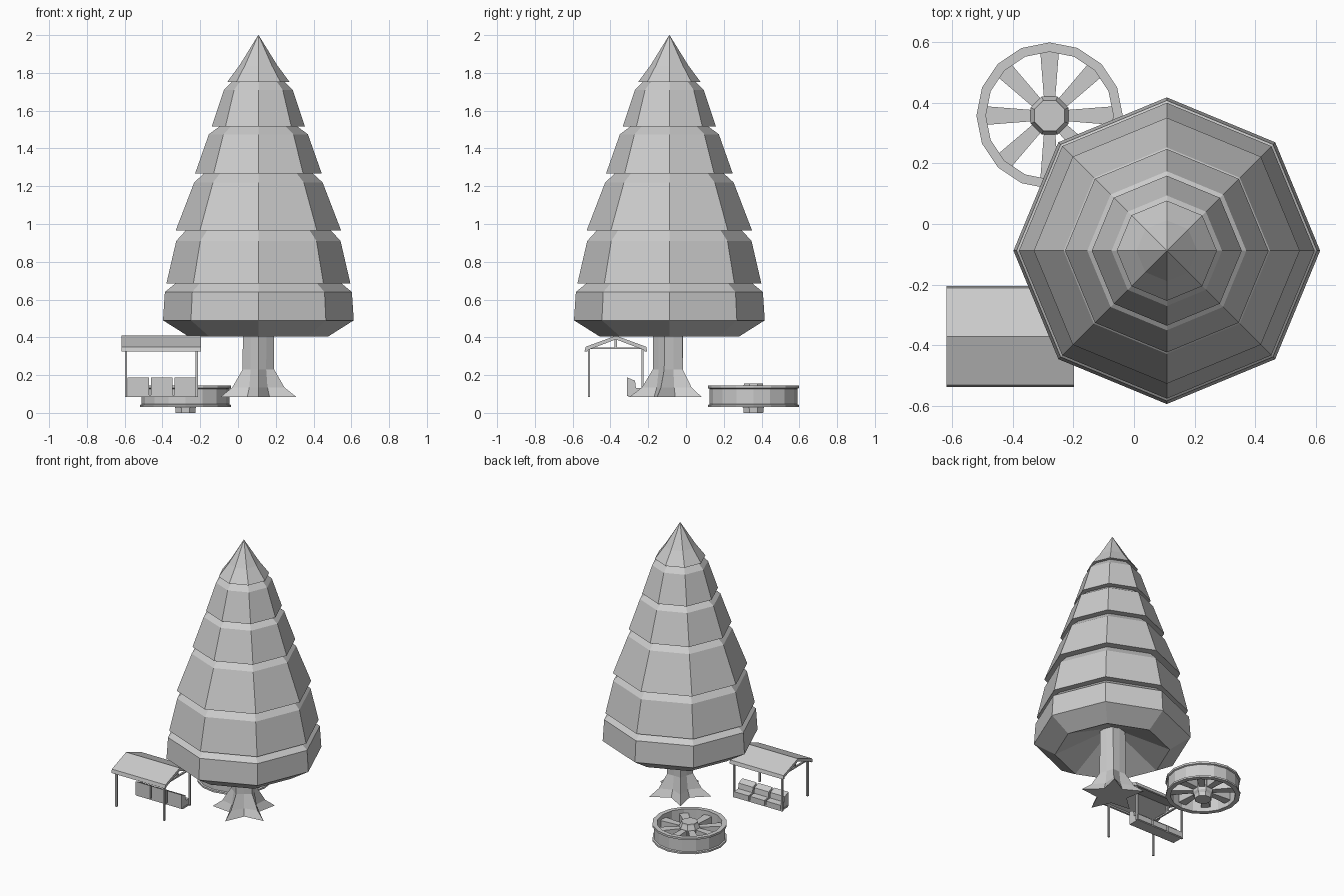
import bpy, math
from mathutils import Vector

if "Cube" in bpy.data.objects:
    bpy.data.objects.remove(bpy.data.objects["Cube"])

grey = bpy.data.materials.new("light grey")
grey.diffuse_color = (0.6, 0.6, 0.6, 1)
grey.use_nodes = True
grey.node_tree.nodes["Principled BSDF"].inputs["Base Color"].default_value = grey.diffuse_color


def make(name, verts, faces):
    me = bpy.data.meshes.new(name)
    me.from_pydata(verts, [], faces)
    me.materials.append(grey)
    ob = bpy.data.objects.new(name, me)
    bpy.context.collection.objects.link(ob)
    return ob


def loft(name, rings, closed=False):
    """Skin equal-length rings of points; cap the ends unless the rings form a loop."""
    n, k = len(rings[0]), len(rings)
    verts = [p for r in rings for p in r]
    faces = []
    for i in range(k if closed else k - 1):
        a, b = i * n, (i + 1) % k * n
        faces += [(a + j, a + (j + 1) % n, b + (j + 1) % n, b + j) for j in range(n)]
    if not closed:
        faces += [tuple(reversed(range(n))), tuple(range((k - 1) * n, k * n))]
    return make(name, verts, faces)


def circle(c, r, z, n, turn=0.0):
    return [(c[0] + r * math.cos(turn + math.tau * i / n),
             c[1] + r * math.sin(turn + math.tau * i / n), z) for i in range(n)]


def lathe(name, c, profile, n, turn=0.0, closed=False):
    return loft(name, [circle(c, r, z, n, turn) for r, z in profile], closed)


def extrude_x(name, profile, x0, x1):
    return loft(name, [[(x, y, z) for y, z in profile] for x in (x0, x1)])


def box(name, x0, x1, y0, y1, z0, z1):
    return extrude_x(name, [(y0, z0), (y1, z0), (y1, z1), (y0, z1)], x0, x1)


# Tree: tiered eight-sided foliage, hollow underneath
tree = (0.108, -0.088)
lathe("foliage", tree, [
    (0.05, 0.56), (0.37, 0.405), (0.505, 0.49), (0.495, 0.64), (0.44, 0.685),
    (0.487, 0.685), (0.435, 0.91), (0.385, 0.965),
    (0.438, 0.965), (0.34, 1.22), (0.285, 1.27),
    (0.335, 1.268), (0.262, 1.475), (0.205, 1.517),
    (0.247, 1.515), (0.182, 1.71), (0.135, 1.757),
    (0.165, 1.752), (0.1, 1.84), (0.001, 2.0)], 8)

# Trunk flaring into five pointed roots
rings = []
for z, tip, valley in [(0.085, 0.21, 0.1), (0.135, 0.145, 0.082),
                       (0.23, 0.088, 0.07), (0.6, 0.085, 0.075)]:
    rings.append([(tree[0] + (valley if i % 2 else tip) * math.cos(-math.pi / 2 + math.pi * i / 5),
                   tree[1] + (valley if i % 2 else tip) * math.sin(-math.pi / 2 + math.pi * i / 5), z)
                  for i in range(10)])
loft("trunk", rings)

# Wheel lying flat: flanged rim, hub and eight spokes widening outward
wheel = (-0.278, 0.357)
lathe("wheel_rim", wheel, [(0.21, 0.03), (0.241, 0.03), (0.241, 0.042), (0.232, 0.046),
                           (0.232, 0.127), (0.241, 0.131), (0.241, 0.145), (0.21, 0.145)],
      16, closed=True)
lathe("wheel_hub", wheel, [(0.056, 0.0), (0.058, 0.025), (0.068, 0.04), (0.068, 0.118),
                           (0.056, 0.145), (0.054, 0.155)], 8, math.pi / 8)
for k in range(8):
    a = k * math.pi / 4
    d, s = Vector((math.cos(a), math.sin(a), 0)), Vector((-math.sin(a), math.cos(a), 0))
    o = Vector((*wheel, 0))
    loft("wheel_spoke", [[o + d * r + s * w * u + Vector((0, 0, z))
                          for u, z in ((-1, 0.06), (1, 0.06), (1, 0.115), (-1, 0.115))]
                         for r, w in ((0.05, 0.018), (0.215, 0.031))])

# Shelter roof: bent gable sheet
mid = -0.371
half = [(0.166, 0.325), (0.16, 0.35), (0.0, 0.409)]
inner = [(0.0, 0.389), (0.148, 0.333), (0.152, 0.325)]
profile = ([(mid - y, z) for y, z in half] + [(mid + y, z) for y, z in half[1::-1]]
           + [(mid + y, z) for y, z in inner[::-1]] + [(mid - y, z) for y, z in inner[1:]])
extrude_x("shelter_roof", profile, -0.617, -0.197)

# Shelter posts and end trusses
for x in (-0.593, -0.218):
    for y in (-0.513, -0.23):
        box("shelter_post", x - 0.006, x + 0.006, y - 0.006, y + 0.006, 0.085, 0.345)
    box("truss_beam", x - 0.006, x + 0.006, mid - 0.148, mid + 0.148, 0.337, 0.347)
    box("truss_king_post", x - 0.006, x + 0.006, mid - 0.007, mid + 0.007, 0.345, 0.4)

# Three seats in a row, backs to the front, on a thin board
for x in (-0.585, -0.46, -0.336):
    extrude_x("seat", [(-0.312, 0.09), (-0.22, 0.09), (-0.22, 0.128), (-0.265, 0.133),
                       (-0.27, 0.17), (-0.312, 0.188)], x, x + 0.113)
box("seat_board", -0.588, -0.22, -0.305, -0.225, 0.085, 0.096)

# Consistent outward normals
import bmesh
for ob in bpy.data.objects:
    bm = bmesh.new()
    bm.from_mesh(ob.data)
    bmesh.ops.recalc_face_normals(bm, faces=bm.faces)
    bm.to_mesh(ob.data)
    bm.free()
